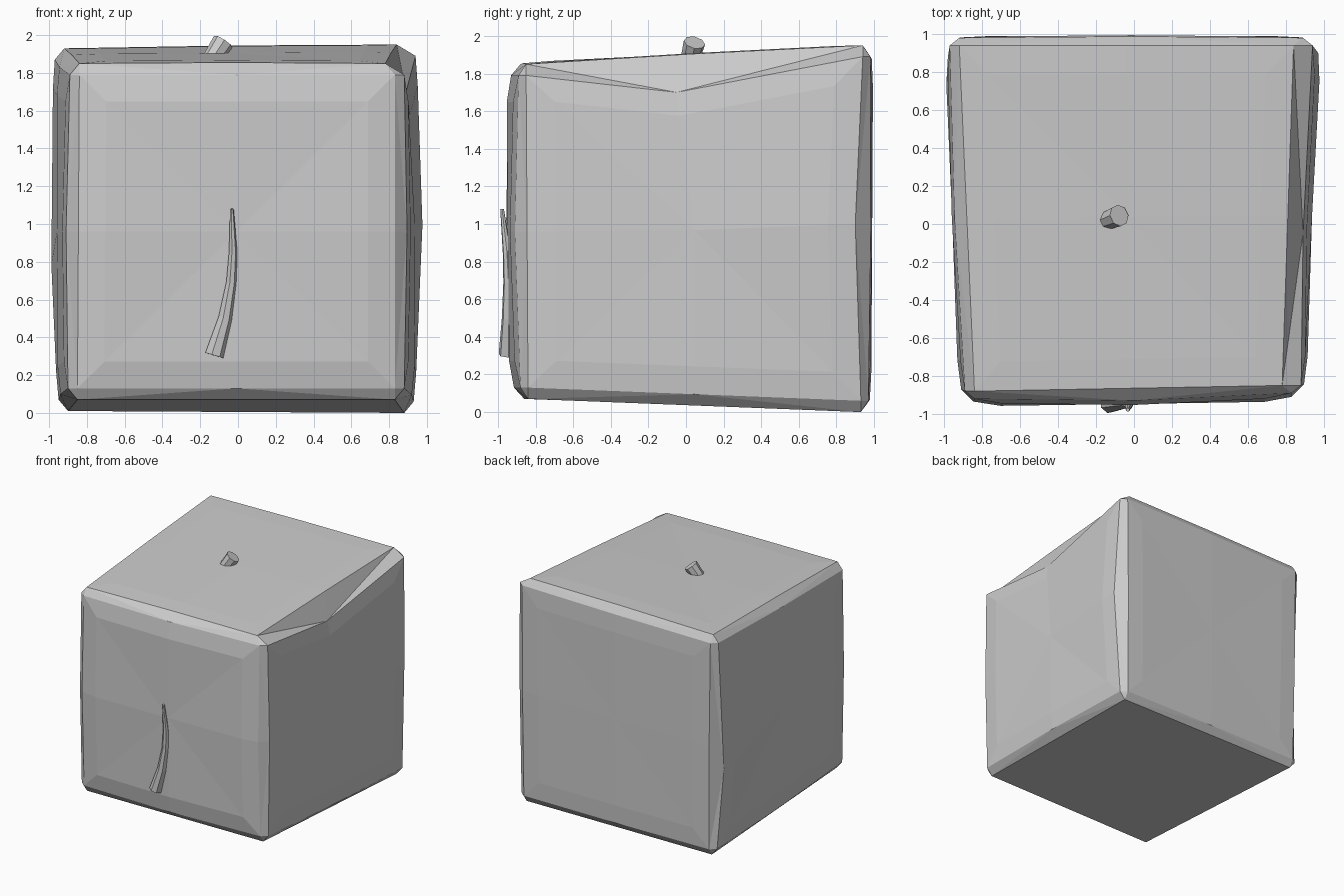
import bpy, bmesh, math
from itertools import product
from mathutils import Vector

if "Cube" in bpy.data.objects:
    bpy.data.objects.remove(bpy.data.objects["Cube"])


def finish(bm, name):
    bmesh.ops.recalc_face_normals(bm, faces=bm.faces)
    me = bpy.data.meshes.new(name)
    bm.to_mesh(me)
    bm.free()
    ob = bpy.data.objects.new(name, me)
    bpy.context.collection.objects.link(ob)
    return ob


def loft(name, path, sides):
    """Tapered faceted tube through (point, radius) pairs."""
    bm = bmesh.new()
    pts = [Vector(p) for p, r in path]
    rings = []
    for i, (p, r) in enumerate(path):
        t = (pts[min(i + 1, len(pts) - 1)] - pts[max(i - 1, 0)]).normalized()
        u = Vector((0, 1, 0)).cross(t).normalized()
        v = t.cross(u)
        rings.append([bm.verts.new(pts[i] + r * (u * math.cos(a) + v * math.sin(a)))
                      for a in (2 * math.pi * k / sides for k in range(sides))])
    for a, b in zip(rings, rings[1:]):
        for k in range(sides):
            n = (k + 1) % sides
            bm.faces.new((a[k], a[n], b[n], b[k]))
    bm.faces.new(rings[0])
    bm.faces.new(rings[-1])
    return finish(bm, name)


# Outer corners of the lopsided block, keyed by side signs
corners = {
    (-1, -1, -1): (-0.90, -0.90, 0.07), (1, -1, -1): (0.88, -0.88, 0.07),
    (-1, 1, -1): (-0.95, 0.97, 0.01), (1, 1, -1): (0.93, 0.97, 0.0),
    (-1, -1, 1): (-0.89, -0.92, 1.85), (1, -1, 1): (0.88, -0.89, 1.85),
    (-1, 1, 1): (-0.97, 0.98, 1.93), (1, 1, 1): (0.94, 0.98, 1.95),
}
inset = (0.05, 0.04, 0.06)
bulge = {(0, -1): 0.03, (0, 1): 0.03, (1, -1): 0.05, (1, 1): 0.015,
         (2, -1): 0.0, (2, 1): 0.01}
# Edge midpoints that stray from the plain chamfer: (face axis, edge signs)
special = {(0, (1, 0, 1)): (0.89, -0.05, 1.70),
           (0, (1, 1, 0)): (0.97, 0.90, 1.0),
           (0, (-1, 1, 0)): (-0.98, 0.88, 0.75)}

# Body: chamfered block, each face a ring of corners and midpoints
bm = bmesh.new()
vert = {}
for s, p in corners.items():
    for a in range(3):
        q = Vector(p)
        for b in range(3):
            if b != a:
                q[b] -= s[b] * inset[b]
        if a == 2 and s[0] == 1 and s[2] == 1:
            q.x -= 0.05
        vert[a, s] = bm.verts.new(q)


def key(a, b, c, sa, sb, sc):
    k = [0, 0, 0]
    k[a], k[b], k[c] = sa, sb, sc
    return tuple(k)


around = [(-1, -1), (0, -1), (1, -1), (1, 0), (1, 1), (0, 1), (-1, 1), (-1, 0)]
for a, d in product(range(3), (-1, 1)):
    b, c = (a + 1) % 3, (a + 2) % 3
    centre = sum((vert[a, s].co for s in corners if s[a] == d), Vector()) / 4
    centre[a] += d * bulge[a, d]
    ring = []
    for i, (u, v) in enumerate(around):
        k = key(a, b, c, d, u, v)
        if i % 2:
            lo = key(a, b, c, d, *around[i - 1])
            hi = key(a, b, c, d, *around[(i + 1) % 8])
            m = (vert[a, lo].co + vert[a, hi].co) / 2
            m[a] += d * bulge[a, d] * 0.5
            vert[a, k] = bm.verts.new(special.get((a, k), m))
        ring.append(vert[a, k])
    # Softly raised inner ring and centre
    inner = []
    for w in ring:
        q = centre.lerp(w.co, 0.83)
        q[a] += d * bulge[a, d] * 0.4
        inner.append(bm.verts.new(q))
    mid = bm.verts.new(centre)
    for i in range(8):
        n = (i + 1) % 8
        bm.faces.new((ring[i], ring[n], inner[n], inner[i]))
        bm.faces.new((inner[i], inner[n], mid))

# Edge chamfers and corner triangles
for a, b in ((0, 1), (0, 2), (1, 2)):
    c = 3 - a - b
    for sa, sb, sc in product((-1, 1), repeat=3):
        m, e = key(a, b, c, sa, sb, 0), key(a, b, c, sa, sb, sc)
        bm.faces.new((vert[a, m], vert[a, e], vert[b, e]))
        bm.faces.new((vert[a, m], vert[b, e], vert[b, m]))
for s in corners:
    bm.faces.new([vert[a, s] for a in range(3)])
finish(bm, "body")

# Cut stub on top
loft("top_stem", [((-0.14, 0.02, 1.87), 0.05), ((-0.078, 0.045, 1.965), 0.058)], 8)

# Curved tapering stalk lying on the front face
loft("front_stalk", [((-0.128, -0.945, 0.305), 0.052), ((-0.07, -0.942, 0.50), 0.038),
                     ((-0.037, -0.944, 0.69), 0.028), ((-0.027, -0.952, 0.85), 0.023),
                     ((-0.033, -0.978, 1.08), 0.010)], 7)
